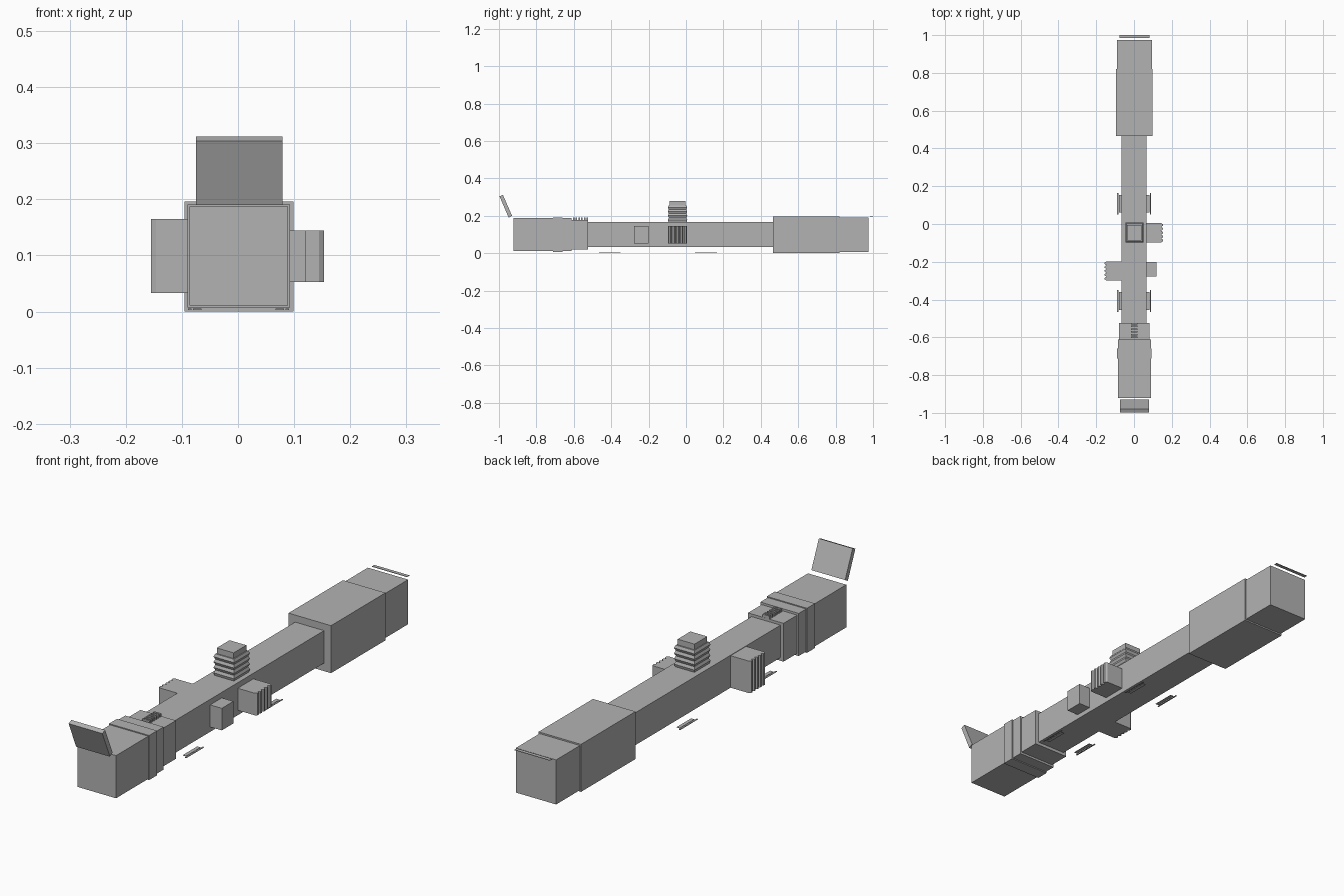
import bpy, bmesh

if "Cube" in bpy.data.objects:
    bpy.data.objects.remove(bpy.data.objects["Cube"])

grey = bpy.data.materials.new("mid_grey")
grey.diffuse_color = (0.45, 0.45, 0.45, 1)
grey.use_nodes = True
grey.node_tree.nodes["Principled BSDF"].inputs["Base Color"].default_value = grey.diffuse_color


def finish(name, bm):
    bmesh.ops.recalc_face_normals(bm, faces=bm.faces)
    mesh = bpy.data.meshes.new(name)
    bm.to_mesh(mesh)
    bm.free()
    mesh.materials.append(grey)
    obj = bpy.data.objects.new(name, mesh)
    bpy.context.collection.objects.link(obj)
    return obj


def add_box(bm, x, y, z):
    """Box from (min, max) pairs."""
    vs = bmesh.ops.create_cube(bm, size=1)["verts"]
    for v in vs:
        v.co = [r[0] if c < 0 else r[1] for c, r in zip(v.co, (x, y, z))]


def box(name, x, y, z):
    bm = bmesh.new()
    add_box(bm, x, y, z)
    return finish(name, bm)


def extrude(name, points, axis, lo, hi):
    """Extrude a 2D outline along axis 0 (outline in y,z) or 2 (outline in x,y)."""
    bm = bmesh.new()
    put = (lambda p: (lo, p[0], p[1])) if axis == 0 else (lambda p: (p[0], p[1], lo))
    face = bm.faces.new([bm.verts.new(put(p)) for p in points])
    ext = bmesh.ops.extrude_face_region(bm, geom=[face])["geom"]
    for v in ext:
        if isinstance(v, bmesh.types.BMVert):
            v.co[axis] = hi
    return finish(name, bm)


# Main tube and the stepped bells at each end
box("main_tube", (-0.065, 0.067), (-0.54, 0.48), (0.033, 0.167))
box("objective_bell", (-0.095, 0.099), (0.465, 0.82), (0.0, 0.196))
box("objective_hood", (-0.090, 0.094), (0.81, 0.975), (0.006, 0.190))
box("eyepiece", (-0.086, 0.089), (-0.922, -0.612), (0.011, 0.187))
box("eyepiece_ring", (-0.090, 0.093), (-0.712, -0.660), (0.007, 0.191))
box("zoom_ring", (-0.079, 0.083), (-0.62, -0.523), (0.020, 0.178))

# Grip teeth on the zoom ring
bm = bmesh.new()
for i in range(6):
    y = -0.604 + i * 0.0145
    add_box(bm, (-0.015, 0.018), (y, y + 0.008), (0.17, 0.190))
finish("zoom_ring_teeth", bm)

# Open flip cap behind the eyepiece, and the thin edge-on cap at the far end
extrude("eyepiece_cap", [(-0.997, 0.304), (-0.979, 0.312), (-0.930, 0.200), (-0.948, 0.190)],
        0, -0.075, 0.079)
box("objective_cap", (-0.078, 0.082), (0.985, 1.0), (0.193, 0.195))

# Top turret: stacked ridges and a smaller cap
bm = bmesh.new()
cx, cy, h = 0.003, -0.045, 0.0225
rings = []
for i in range(9):
    r = 0.046 if i % 2 == 0 else 0.052
    z = 0.16 if i == 0 else 0.167 + i * 0.0111
    r = 0.047 if i % 2 else 0.042
    rings.append([bm.verts.new((cx + sx * r, cy + sy * (r + 0.005), z))
                  for sx, sy in ((-1, -1), (1, -1), (1, 1), (-1, 1))])
for a, b in zip(rings, rings[1:]):
    for k in range(4):
        bm.faces.new((a[k], a[(k + 1) % 4], b[(k + 1) % 4], b[k]))
bm.faces.new(rings[0])
bm.faces.new(rings[-1])
finish("top_turret", bm)
box("top_turret_cap", (-0.036, 0.041), (-0.087, -0.004), (0.25, 0.279))


# Side turrets: block with a vertically ridged outer end
def side_turret(name, x_in, x_base, x_tip, y0, y1, z0, z1):
    n = 5
    pts = [(x_in, y0)]
    step = (y1 - y0) / n
    for i in range(n):
        y = y0 + i * step
        pts += [(x_base, y), (x_tip, y + step * 0.3), (x_tip, y + step * 0.7)]
    pts += [(x_base, y1), (x_in, y1)]
    extrude(name, pts, 2, z0, z1)


side_turret("right_turret", 0.05, 0.144, 0.153, -0.097, 0.005, 0.053, 0.144)
side_turret("left_turret", -0.05, -0.146, -0.155, -0.299, -0.198, 0.033, 0.165)
box("right_side_block", (0.05, 0.120), (-0.277, -0.201), (0.053, 0.144))

# Thin mount foot plates on both sides of the tube
for label, y in (("rear", -0.408), ("front", 0.107)):
    bm = bmesh.new()
    for s in (-1, 1):
        for a, b, half in ((0.066, 0.081, 0.047), (0.084, 0.090, 0.058)):
            x = sorted((0.001 + s * a, 0.001 + s * b))
            add_box(bm, x, (y - half, y + half), (0.003, 0.005))
    finish(label + "_mount_plates", bm)
